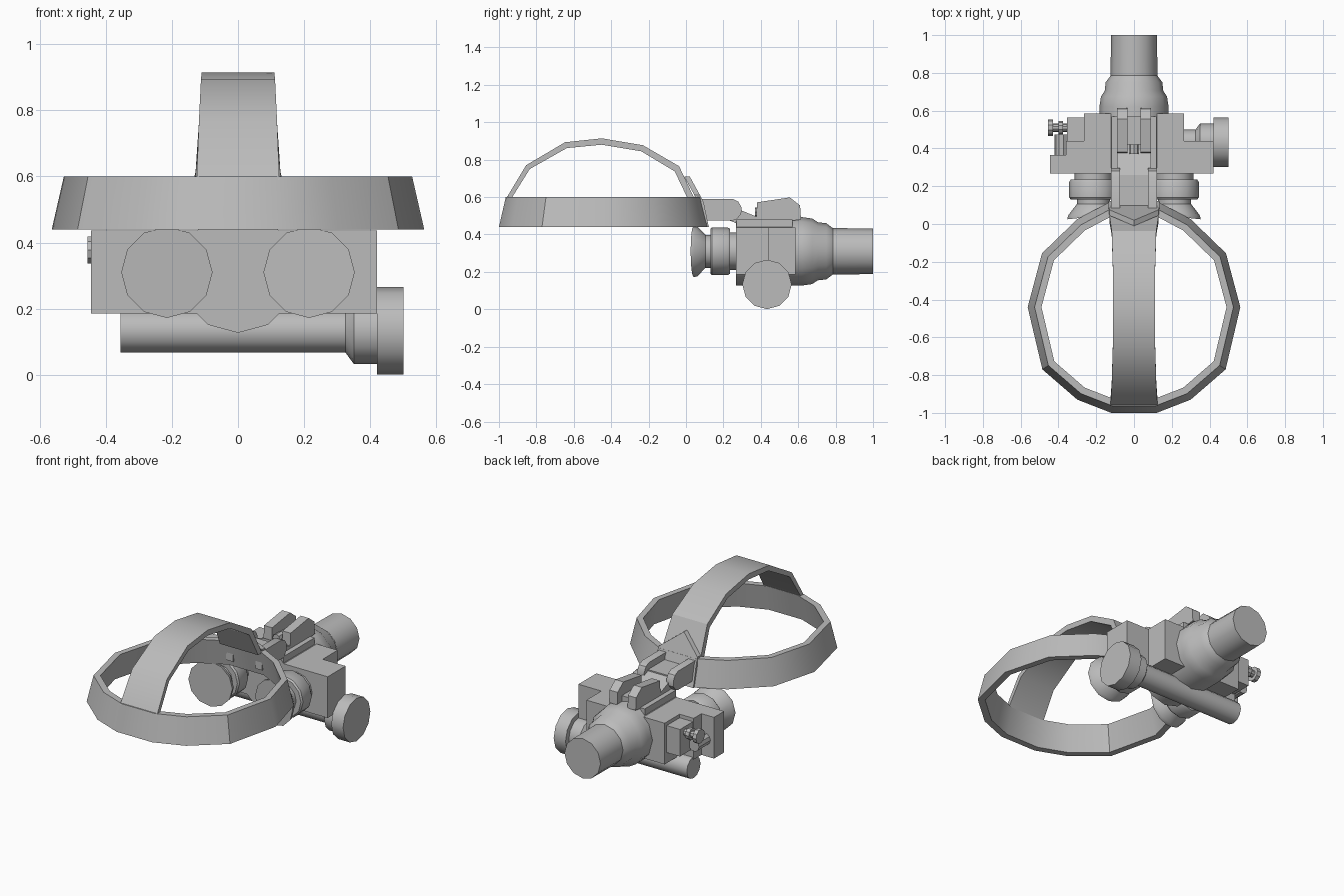
import bpy, bmesh, math
from mathutils import Vector

if "Cube" in bpy.data.objects:
    bpy.data.objects.remove(bpy.data.objects["Cube"])

grey = bpy.data.materials.new("plain_grey")
grey.use_nodes = True
grey.diffuse_color = (0.5, 0.5, 0.5, 1)
grey.node_tree.nodes["Principled BSDF"].inputs["Base Color"].default_value = (0.5, 0.5, 0.5, 1)


def make(name, verts, faces):
    mesh = bpy.data.meshes.new(name)
    mesh.from_pydata(verts, [], faces)
    bm = bmesh.new()
    bm.from_mesh(mesh)
    bmesh.ops.recalc_face_normals(bm, faces=bm.faces)
    bm.to_mesh(mesh)
    bm.free()
    mesh.materials.append(grey)
    ob = bpy.data.objects.new(name, mesh)
    bpy.context.collection.objects.link(ob)
    bpy.ops.object.select_all(action='DESELECT')
    ob.select_set(True)
    bpy.context.view_layer.objects.active = ob
    bpy.ops.object.shade_smooth_by_angle(angle=math.radians(33))
    return ob


def loft(name, loops, capped=True, closed=False):
    """Skin a list of equal-sized point loops."""
    n, m = len(loops[0]), len(loops)
    faces = []
    for i in range(m if closed else m - 1):
        a, b = i * n, (i + 1) % m * n
        faces += [(a + j, a + (j + 1) % n, b + (j + 1) % n, b + j) for j in range(n)]
    if capped and not closed:
        faces += [tuple(range(n)), tuple(range((m - 1) * n, m * n))]
    return make(name, [p for loop in loops for p in loop], faces)


def box(name, x, y, z):
    return loft(name, [[(x[0], y[0], h), (x[1], y[0], h), (x[1], y[1], h), (x[0], y[1], h)] for h in z])


def prism(name, x, profile):
    """Extrude a (y, z) profile along x."""
    return loft(name, [[(s, y, z) for y, z in profile] for s in x])


def turned(name, axis, centre, profile, sides=12):
    """Revolve (position, radius) pairs; centre is the other two coordinates."""
    loops = []
    for pos, r in profile:
        loop = []
        for k in range(sides):
            t = 2 * math.pi * k / sides
            u, v = centre[0] + r * math.cos(t), centre[1] + r * math.sin(t)
            loop.append((u, pos, v) if axis == "y" else (pos, u, v))
        loops.append(loop)
    return loft(name, loops)


# Headband: tapered ring with a square section
half = [(.12, -1), (.30, -.93), (.485, -.77), (.563, -.44), (.487, -.155), (.30, .026), (.13, .116)]
outline = half + [(-x, y) for x, y in reversed(half)]


def scaled(f, z):
    return [(x * f, -.44 + (y + .44) * f, z) for x, y in outline]


loft("headband", [scaled(1, .44), scaled(.935, .6), scaled(.87, .6), scaled(.93, .44)], closed=True)

# Strap over the crown
outer = [(-.963, .59), (-.855, .77), (-.647, .893), (-.45, .914), (-.23, .877), (-.037, .765), (.046, .59)]
inner = [(-.935, .59), (-.835, .75), (-.637, .862), (-.45, .88), (-.24, .845), (-.06, .737), (.01, .59)]
widths = [.125, .118, .112, .11, .112, .118, .13]
loft("crown_strap", [[(-w, *o), (w, *o), (w, *i), (-w, *i)] for o, i, w in zip(outer, inner, widths)])

# Forehead pad with a pointed top
pad = []
for d in (0, -.03):
    pad.append([(-.135, .122 + d, .44), (.135, .122 + d, .44), (.135, .095 + d, .57),
                (.13, .075 + d, .61), (0, .02 + d, .71), (-.13, .075 + d, .61), (-.135, .095 + d, .57)])
loft("forehead_pad", pad)

# Hinged mount: two rounded arms, centre plate and sloping tongue
arm = [(.06, .475), (.06, .59), (.25, .59), (.28, .575), (.297, .545), (.295, .51), (.27, .48), (.25, .475)]
for side, s in (("left", 1), ("right", -1)):
    prism(side + "_mount_arm", (s * .075, s * .122), arm)
    prism(side + "_clamp_rail", (s * .035, s * .09),
          [(.375, .48), (.38, .572), (.555, .598), (.61, .555), (.615, .48), (.5, .465)])
box("mount_plate", (-.08, .08), (.08, .26), (.49, .55))
prism("mount_tongue", (-.09, .09), [(.22, .48), (.24, .55), (.28, .535), (.39, .49), (.39, .46), (.27, .46)])
box("mount_base", (-.12, .12), (.27, .57), (.43, .48))
box("clamp_bridge", (-.04, .04), (.42, .57), (.47, .52))
turned("clamp_button", "y", (0, .52), [(.37, .025), (.42, .025)], 8)

# Eyepieces
for side, s in (("left", 1), ("right", -1)):
    cup = turned(side + "_eyepiece", "y", (s * .215, .31),
                 [(.025, .138), (.045, .134), (.105, .088), (.13, .088), (.13, .12), (.14, .128),
                  (.222, .128), (.235, .12), (.235, .1), (.28, .1)])
    # Slant the eyecup so its outer rim reaches forward
    for v in cup.data.vertices:
        if v.co.y < .05:
            v.co.y += .03 * (.5 - s * (v.co.x - s * .215) / .27)

# Housing blocks
box("housing_front", (-.36, .42), (.267, .44), (.185, .437))
box("left_housing_rear", (.115, .265), (.43, .585), (.185, .437))
box("right_housing_rear", (-.265, -.115), (.43, .585), (.185, .437))
box("right_housing_step", (-.355, -.25), (.43, .565), (.25, .415))
box("right_flange", (-.445, -.34), (.267, .365), (.185, .437))

# Objective lens barrel
turned("lens_barrel", "y", (0, .31),
       [(.267, .183), (.62, .183), (.675, .175), (.705, .155), (.75, .15), (.785, .124), (1, .122)])

# Cross tube with end cap
turned("cross_tube", "x", (.433, .133),
       [(-.355, .066), (.325, .066), (.35, .1), (.42, .1), (.42, .132), (.5, .132)])

# Switch knob and side plug
turned("switch_knob", "x", (.51, .378),
       [(-.455, .043), (-.43, .043), (-.43, .022), (-.4, .022), (-.4, .035), (-.375, .035), (-.375, .022), (-.34, .022)], 10)
turned("side_plug", "y", (-.385, .29), [(.34, .036), (.475, .036)], 10)
